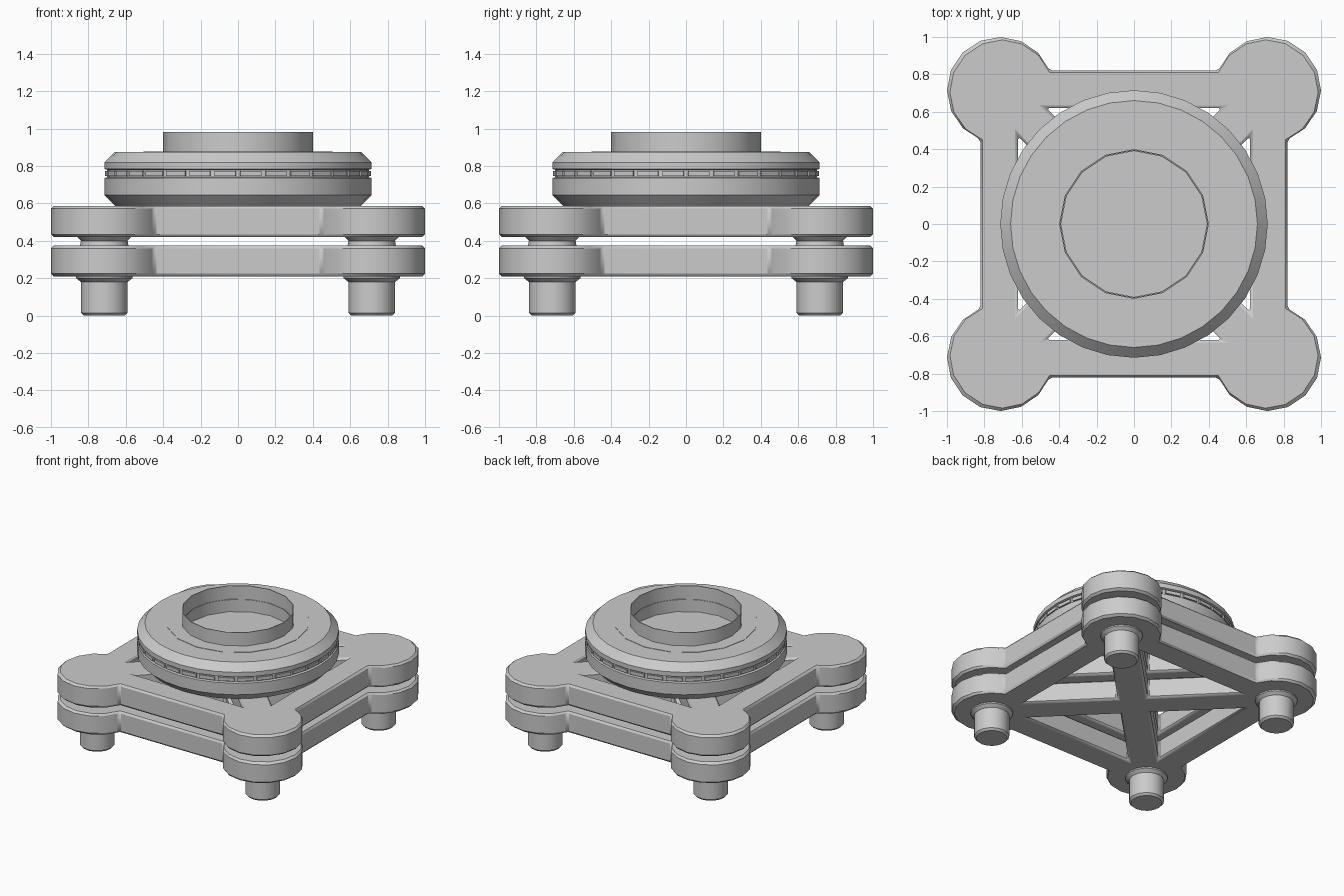
import bpy, bmesh, math
from mathutils import Matrix, Vector

cube = bpy.data.objects.get("Cube")
if cube:
    bpy.data.objects.remove(cube, do_unlink=True)

grey = bpy.data.materials.new("plain_grey")
grey.use_nodes = True
grey.diffuse_color = (0.6, 0.6, 0.6, 1)
grey.node_tree.nodes["Principled BSDF"].inputs["Base Color"].default_value = (0.6, 0.6, 0.6, 1)


def finish(name, bm, bevel=0):
    """Turn a bmesh into a shaded object."""
    bmesh.ops.recalc_face_normals(bm, faces=bm.faces)
    mesh = bpy.data.meshes.new(name)
    bm.to_mesh(mesh)
    bm.free()
    mesh.materials.append(grey)
    obj = bpy.data.objects.new(name, mesh)
    bpy.context.collection.objects.link(obj)
    bpy.ops.object.select_all(action='DESELECT')
    obj.select_set(True)
    bpy.context.view_layer.objects.active = obj
    if bevel:
        mod = obj.modifiers.new("edge_bevel", 'BEVEL')
        mod.width = bevel
        mod.segments = 1
        mod.limit_method = 'ANGLE'
        mod.angle_limit = math.radians(40)
    bpy.ops.object.shade_smooth_by_angle(angle=math.radians(30))
    return obj


def lathe(name, profile, sides, centre=(0, 0)):
    """Revolve (radius, height) points about a vertical axis."""
    bm = bmesh.new()
    verts = [bm.verts.new((r, 0, z)) for r, z in profile]
    edges = [bm.edges.new(pair) for pair in zip(verts, verts[1:])]
    bmesh.ops.spin(bm, geom=verts + edges, cent=(0, 0, 0), axis=(0, 0, 1),
                   angle=math.tau, steps=sides)
    bmesh.ops.remove_doubles(bm, verts=bm.verts, dist=0.0005)
    bmesh.ops.translate(bm, verts=bm.verts, vec=(*centre, 0))
    return finish(name, bm)


# Plate outline: four round lobes joined by straight bars, with an X brace inside
LOBE, RADIUS, BAR = 0.715, 0.285, 0.82
junction = math.acos((BAR - LOBE) / RADIUS)
STEPS = 10


def quarter_turns(points):
    return [[Matrix.Rotation(q * math.pi / 2, 3, 'Z') @ Vector((x, y, 0)) for x, y in points]
            for q in range(4)]


lobe = []
for i in range(STEPS + 1):
    a = -junction + (math.pi / 2 + 2 * junction) * i / STEPS
    lobe.append((LOBE + RADIUS * math.cos(a), LOBE + RADIUS * math.sin(a)))
outline = [p for part in quarter_turns(lobe) for p in part]
holes = quarter_turns([(0.15, 0), (0.62, 0.47), (0.62, -0.47)])


def plate(name, low, high):
    bm = bmesh.new()
    for loop in [outline] + holes:
        verts = [bm.verts.new((p.x, p.y, low)) for p in loop]
        for i, v in enumerate(verts):
            bm.edges.new((v, verts[(i + 1) % len(verts)]))
    bmesh.ops.triangle_fill(bm, edges=bm.edges[:], use_beauty=True, normal=(0, 0, 1))
    top = bmesh.ops.extrude_face_region(bm, geom=bm.faces[:], use_keep_orig=True)
    moved = [g for g in top["geom"] if isinstance(g, bmesh.types.BMVert)]
    bmesh.ops.translate(bm, verts=moved, vec=(0, 0, high - low))
    finish(name, bm, bevel=0.015)


plate("lower_plate", 0.21, 0.375)
plate("upper_plate", 0.42, 0.587)

# Feet with a flared collar, and spacers between the plates
for x, side in ((-LOBE, "right"), (LOBE, "left")):
    for y, end in ((-LOBE, "front"), (LOBE, "back")):
        lathe(f"{end}_{side}_foot",
              [(0, 0), (0.11, 0), (0.125, 0.015), (0.125, 0.18), (0.15, 0.2), (0.15, 0.22), (0, 0.22)],
              16, (x, y))
        lathe(f"{end}_{side}_spacer",
              [(0, 0.37), (0.13, 0.37), (0.125, 0.4), (0.15, 0.425), (0, 0.425)], 16, (x, y))

# Chamfered ring with a groove around its rim
lathe("ring_body",
      [(0.5, 0.75), (0.5, 0.585), (0.655, 0.585), (0.715, 0.645), (0.715, 0.735),
       (0.7, 0.74), (0.7, 0.78), (0.715, 0.785), (0.715, 0.82), (0.66, 0.875), (0.39, 0.875)], 32)

# Raised segments in the groove
bm = bmesh.new()
COUNT = 32
for i in range(COUNT):
    spin = Matrix.Rotation((i + 0.5) * math.tau / COUNT, 4, 'Z')
    bmesh.ops.create_cube(bm, size=1, matrix=spin @ Matrix.Translation((0.7, 0, 0.76))
                          @ Matrix.Diagonal((0.016, 0.115, 0.026, 1)))
finish("groove_segments", bm)

# Low collar on the ring, then the open tube with its recessed floor
lathe("ring_collar", [(0.505, 0.87), (0.505, 0.878), (0.39, 0.878)], 16)
lathe("tube", [(0.4, 0.87), (0.4, 0.983), (0.394, 0.983), (0.394, 0.78), (0, 0.78)], 16)
lathe("ring_underside", [(0.5, 0.75), (0, 0.75)], 32)
